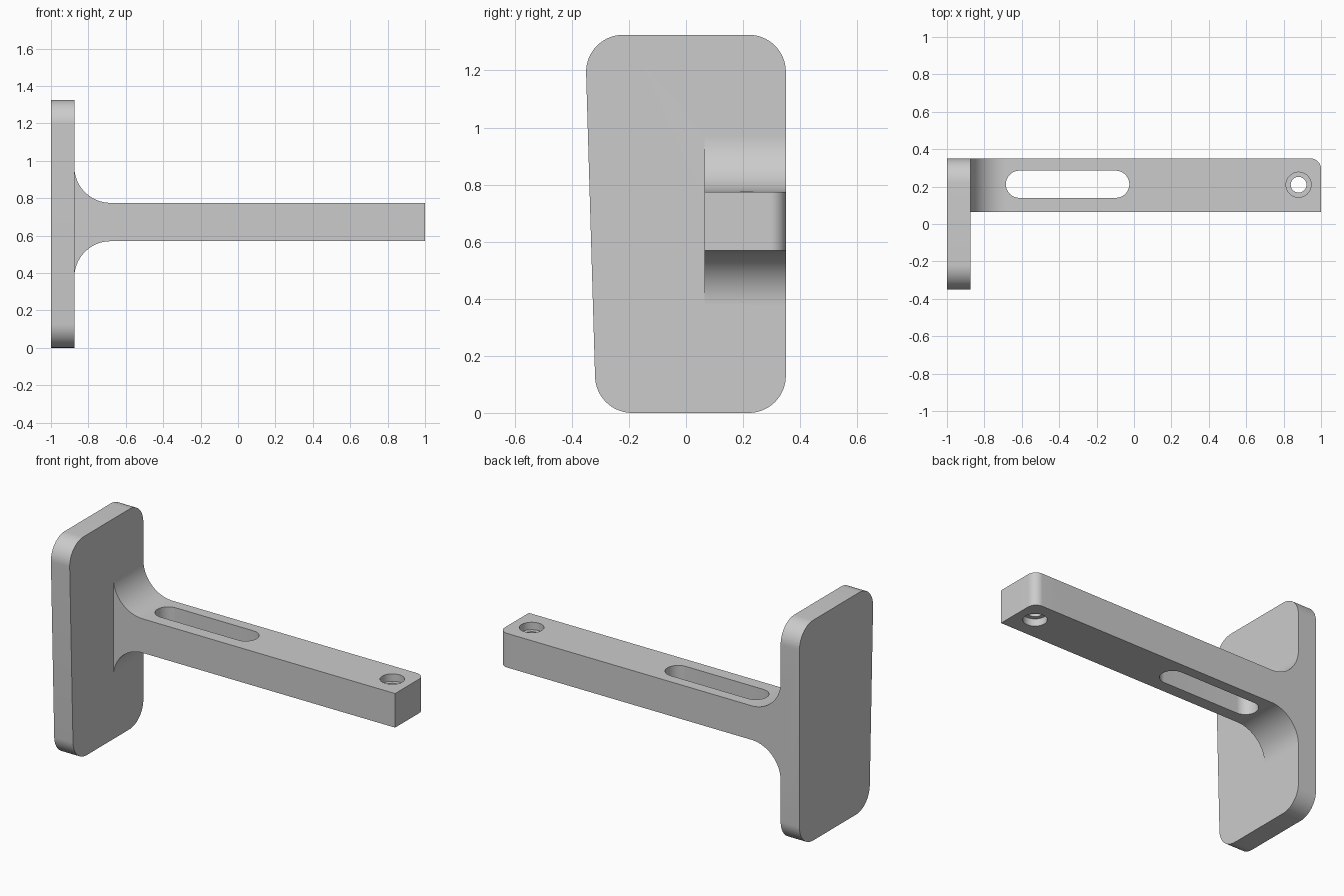
import bpy, bmesh, math
from mathutils import Vector

if "Cube" in bpy.data.objects:
    bpy.data.objects.remove(bpy.data.objects["Cube"])

grey = bpy.data.materials.new("light grey")
grey.use_nodes = True
grey.diffuse_color = (0.6, 0.6, 0.6, 1)
grey.node_tree.nodes["Principled BSDF"].inputs["Base Color"].default_value = grey.diffuse_color


def rounded(corners, steps=16):
    """Outline from (u, v, radius) corners, each replaced by a tangent arc."""
    pts = []
    for i, (u, v, r) in enumerate(corners):
        p = Vector((u, v))
        if r == 0:
            pts.append(p)
            continue
        a = (Vector(corners[i - 1][:2]) - p).normalized()
        b = (Vector(corners[(i + 1) % len(corners)][:2]) - p).normalized()
        half = a.angle(b) / 2
        centre = p + (a + b).normalized() * r / math.sin(half)
        start = p + a * r / math.tan(half) - centre
        end = p + b * r / math.tan(half) - centre
        sweep = start.angle_signed(end)
        for k in range(steps + 1):
            t = -sweep * k / steps
            c, s = math.cos(t), math.sin(t)
            pts.append(centre + Vector((start.x * c - start.y * s, start.x * s + start.y * c)))
    return pts


def prism(name, outline, axis, low, high):
    """Extrude a 2D outline along x, y or z."""
    place = {"x": lambda p, w: (w, p.x, p.y),
             "y": lambda p, w: (p.x, w, p.y),
             "z": lambda p, w: (p.x, p.y, w)}[axis]
    bm = bmesh.new()
    face = bm.faces.new([bm.verts.new(place(p, low)) for p in outline])
    new = bmesh.ops.extrude_face_region(bm, geom=[face])["geom"]
    move = Vector(place(Vector((0, 0)), high - low))
    bmesh.ops.translate(bm, vec=move, verts=[g for g in new if isinstance(g, bmesh.types.BMVert)])
    bmesh.ops.recalc_face_normals(bm, faces=bm.faces)
    mesh = bpy.data.meshes.new(name)
    bm.to_mesh(mesh)
    bm.free()
    mesh.materials.append(grey)
    obj = bpy.data.objects.new(name, mesh)
    bpy.context.collection.objects.link(obj)
    return obj


def combine(target, tool, operation):
    """Apply a boolean and discard the tool."""
    mod = target.modifiers.new(operation, "BOOLEAN")
    mod.operation, mod.object, mod.solver = operation, tool, "EXACT"
    bpy.ops.object.select_all(action="DESELECT")
    bpy.context.view_layer.objects.active = target
    target.select_set(True)
    bpy.ops.object.modifier_apply(modifier=mod.name)
    bpy.data.objects.remove(tool)


def circle(x, y, r, n=48):
    return [Vector((x + r * math.cos(math.tau * i / n), y + r * math.sin(math.tau * i / n)))
            for i in range(n)]


BACK, ARM_FRONT = 0.35, 0.065
ARM_LOW, ARM_HIGH = 0.57, 0.775
PLATE_X, FILLET = -0.875, 0.195

# Arm with flared root, rounded at the far back corner
root = PLATE_X - 0.06
arm = prism("bracket", rounded([
    (root, ARM_LOW - FILLET, 0), (PLATE_X, ARM_LOW - FILLET, 0), (PLATE_X, ARM_LOW, FILLET - 0.001),
    (1, ARM_LOW, 0), (1, ARM_HIGH, 0), (PLATE_X, ARM_HIGH, FILLET - 0.001),
    (PLATE_X, ARM_HIGH + FILLET, 0), (root, ARM_HIGH + FILLET, 0)], 24), "y", ARM_FRONT, BACK)
plan = prism("arm_plan", rounded([
    (-1.2, -0.2, 0), (1.2, -0.2, 0), (1.2, 0.2, 0), (1, 0.2, 0),
    (1, BACK, 0.055), (0.8, BACK, 0), (0.8, 0.6, 0), (-1.2, 0.6, 0)]), "z", -0.5, 2)
combine(arm, plan, "INTERSECT")

# Upright plate with a slightly tapered front edge
plate = prism("plate", rounded([
    (-0.315, 0, 0.13), (BACK, 0, 0.13), (BACK, 1.325, 0.13), (-0.354, 1.325, 0.13)]),
    "x", -1, PLATE_X)
combine(arm, plate, "UNION")

# Long slot through the arm
slot = prism("slot", rounded([
    (-0.685, 0.14, 0.072), (-0.025, 0.14, 0.072), (-0.025, 0.285, 0.072), (-0.685, 0.285, 0.072)]),
    "z", 0.3, 1.1)
combine(arm, slot, "DIFFERENCE")

# Screw hole, counterbored on both sides
SINK = 0.045
for radius, low, high in ((0.042, 0.3, 1.1),
                          (0.067, ARM_HIGH - SINK, 1.1),
                          (0.067, 0.3, ARM_LOW + SINK)):
    combine(arm, prism("hole", circle(0.88, 0.21, radius), "z", low, high), "DIFFERENCE")

bpy.ops.object.shade_smooth_by_angle(angle=math.radians(30))
